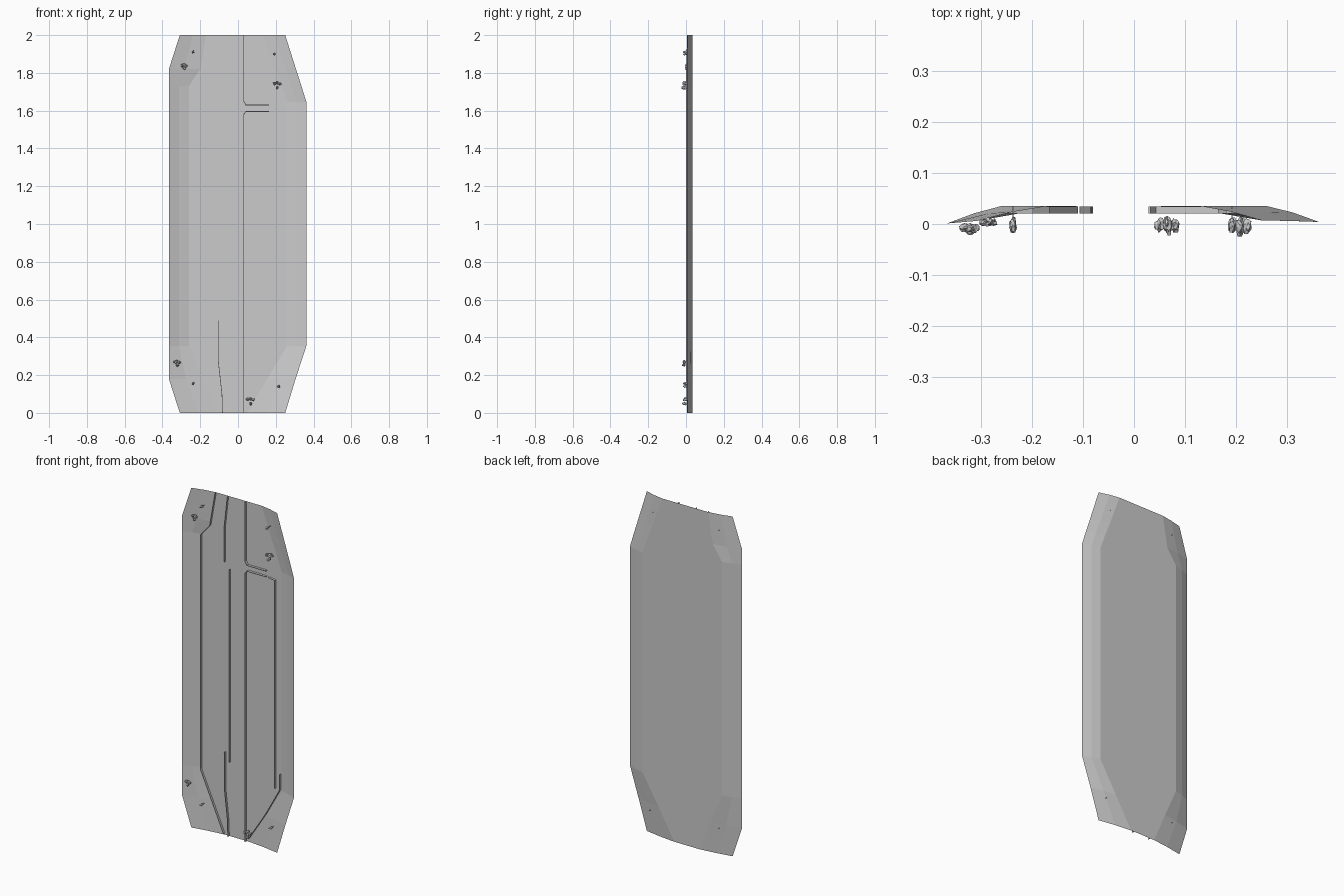
import bpy, bmesh, random
from mathutils import Vector

if "Cube" in bpy.data.objects:
    bpy.data.objects.remove(bpy.data.objects["Cube"])

random.seed(4)


def finish(name, bm):
    me = bpy.data.meshes.new(name)
    bm.normal_update()
    bm.to_mesh(me)
    bm.free()
    ob = bpy.data.objects.new(name, me)
    bpy.context.collection.objects.link(ob)
    return ob


# Curved sheet: z, left edge x/y, left fold, right fold, right edge x/y
BACK = 0.035
rows = [
    (0.00, -0.308, 0.006, -0.11, 0.05, 0.25, 0.007),
    (0.18, -0.366, 0.001, -0.185, 0.155, 0.305, 0.006),
    (0.355, -0.366, 0.001, -0.26, 0.26, 0.362, 0.004),
    (1.645, -0.366, 0.001, -0.26, 0.26, 0.362, 0.004),
    (1.73, -0.366, 0.001, -0.26, 0.23, 0.336, 0.005),
    (1.82, -0.366, 0.001, -0.2, 0.195, 0.307, 0.006),
    (2.00, -0.308, 0.006, -0.17, 0.13, 0.25, 0.007),
]
bm = bmesh.new()
grid = []
for z, xl, yl, fl, fr, xr, yr in rows:
    section = [(xl, yl), ((xl + fl) / 2, (yl + BACK) / 2 + 0.003), (fl, BACK),
               (fr, BACK), ((xr + fr) / 2, (yr + BACK) / 2 + 0.003), (xr, yr)]
    grid.append([bm.verts.new((x, y, z)) for x, y in section])
for lower, upper in zip(grid, grid[1:]):
    for i in range(5):
        bm.faces.new((lower[i], lower[i + 1], upper[i + 1], upper[i]))
finish("curved_panel", bm)


# Thin ribs standing on the front of the sheet
def rib(name, path, thickness=0.0):
    bm = bmesh.new()
    front = [bm.verts.new((x, 0.021, z)) for x, z in path]
    back = [bm.verts.new((x, 0.0345, z)) for x, z in path]
    for i in range(len(path) - 1):
        bm.faces.new((front[i], front[i + 1], back[i + 1], back[i]))
    ob = finish(name, bm)
    if thickness:
        mod = ob.modifiers.new("thickness", 'SOLIDIFY')
        mod.thickness = thickness
        mod.offset = 0


rib("left_rib", [(-0.11, 0.01), (-0.26, 0.35), (-0.26, 1.73), (-0.2, 1.8), (-0.165, 2.0)])
rib("centre_rib", [(-0.072, 0.44), (-0.072, 1.575)])
rib("lower_centre_rib", [(-0.082, 0.0), (-0.085, 0.1), (-0.105, 0.28), (-0.105, 0.49)], 0.003)
rib("upper_centre_rib", [(-0.105, 1.61), (-0.105, 1.82), (-0.085, 2.0)])
rib("upper_hook_rib", [(0.03, 2.0), (0.03, 1.65), (0.042, 1.63), (0.165, 1.63)], 0.004)
rib("long_hook_rib", [(0.03, 0.0), (0.03, 1.58), (0.042, 1.596), (0.165, 1.596)], 0.004)
rib("right_rib", [(0.18, 1.596), (0.224, 1.59), (0.224, 0.365)])
rib("lower_right_rib", [(0.256, 0.457), (0.256, 0.365), (0.165, 0.2), (0.05, 0.02)])


# Spiky buds, long in y
def bud(bm, centre, width, depth):
    made = bmesh.ops.create_icosphere(bm, subdivisions=2, radius=1.0)["verts"]
    for v in made:
        d = v.co * random.uniform(0.55, 1.1)
        v.co = Vector((d.x * width, d.y * depth, d.z * width)) + Vector(centre)


# Large bud clusters: centre x, y, z, spread, depth
for n, (x, y, z, spread, depth) in enumerate([
        (-0.285, 0.003, 1.833, 0.010, 0.008), (0.207, -0.005, 1.735, 0.015, 0.018),
        (-0.322, -0.009, 0.263, 0.010, 0.010), (0.065, -0.004, 0.063, 0.015, 0.016)]):
    bm = bmesh.new()
    for dx, dy, dz in [(-1, .2, .6), (.1, -.4, -.9), (1, .1, .4), (0, .3, .8)]:
        bud(bm, (x + dx * spread, y + dy * depth * 0.6, z + dz * spread), 0.010, depth)
    finish(f"bud_cluster_{n + 1}", bm)

# Small single buds with a stem reaching the sheet
for n, (x, z) in enumerate([(-0.237, 1.91), (0.192, 1.9), (-0.237, 0.155), (0.215, 0.14)]):
    bm = bmesh.new()
    bud(bm, (x, -0.002, z), 0.008, 0.017)
    bmesh.ops.create_cube(bm, size=1.0)
    for v in bm.verts[-8:]:
        v.co = Vector((x + v.co.x * 0.002, 0.02 + v.co.y * 0.03, z + v.co.z * 0.002))
    finish(f"small_bud_{n + 1}", bm)
